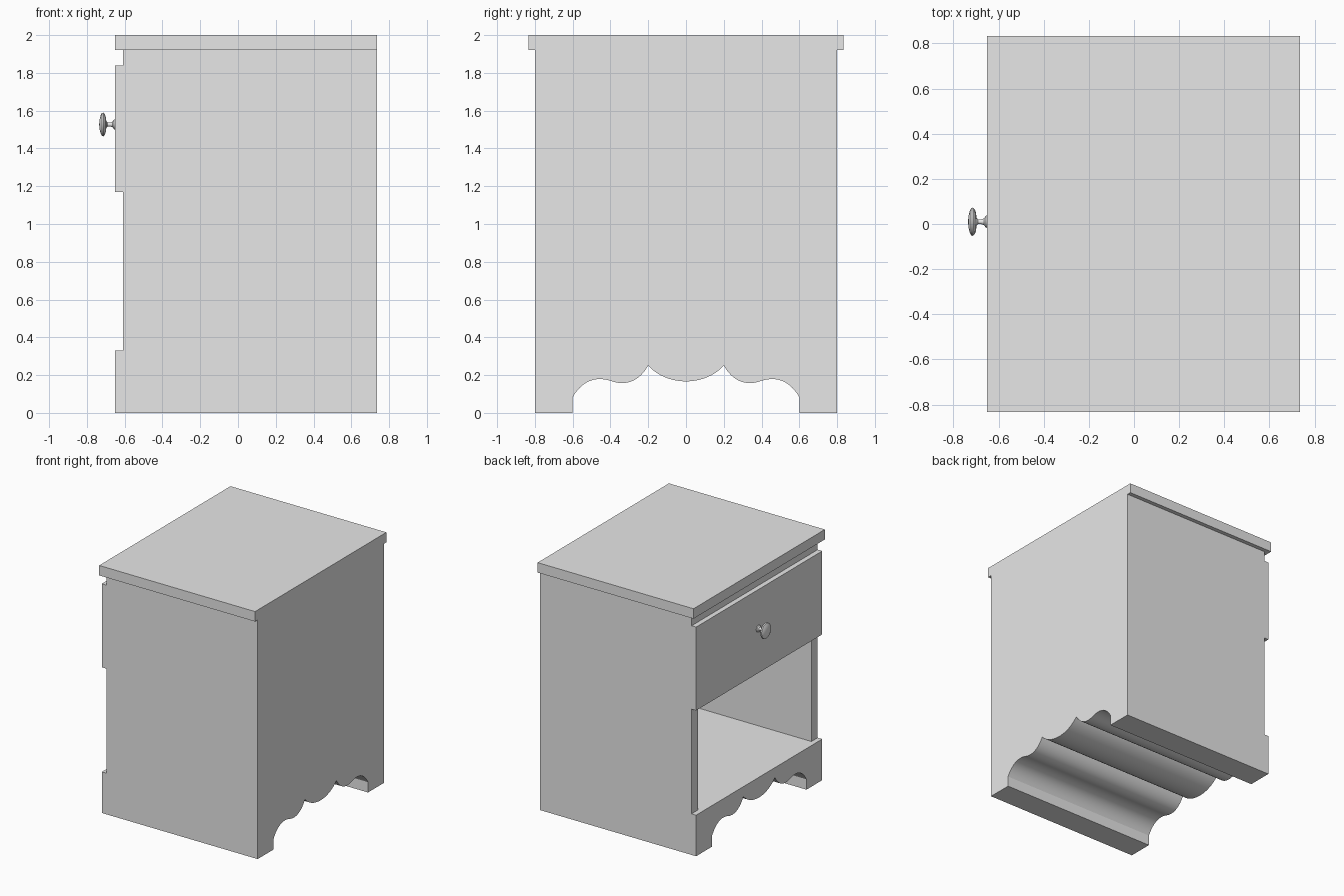
import bpy, bmesh, math
from mathutils import Vector, Matrix
from mathutils.geometry import interpolate_bezier

if "Cube" in bpy.data.objects:
    bpy.data.objects.remove(bpy.data.objects["Cube"], do_unlink=True)

grey = bpy.data.materials.new("light_grey")
grey.use_nodes = True
colour = (0.8, 0.8, 0.8, 1)
grey.diffuse_color = colour
grey.node_tree.nodes["Principled BSDF"].inputs["Base Color"].default_value = colour

BACK, FRAME, FRONT = 0.735, -0.61, -0.65   # depth planes; the drawer side is -x
HALF, PANEL = 0.8, 0.08                    # half width, side panel thickness
SHELF, DRAWER, TOP = 0.33, 1.17, 1.92      # heights


def finish(name, bm, smooth=False):
    bmesh.ops.recalc_face_normals(bm, faces=bm.faces)
    mesh = bpy.data.meshes.new(name)
    bm.to_mesh(mesh)
    bm.free()
    mesh.materials.append(grey)
    obj = bpy.data.objects.new(name, mesh)
    bpy.context.collection.objects.link(obj)
    if smooth:
        bpy.ops.object.select_all(action='DESELECT')
        obj.select_set(True)
        bpy.context.view_layer.objects.active = obj
        bpy.ops.object.shade_smooth_by_angle(angle=math.radians(30))
    return obj


def box(name, x, y, z):
    bm = bmesh.new()
    size = Vector((x[1] - x[0], y[1] - y[0], z[1] - z[0]))
    centre = Vector((x[0] + x[1], y[0] + y[1], z[0] + z[1])) / 2
    bmesh.ops.create_cube(bm, size=1, matrix=Matrix.Translation(centre) @ Matrix.Diagonal(size).to_4x4())
    return finish(name, bm)


# Scalloped base: half of the lower edge, from foot to centre, then mirrored
def curve(*pts):
    return interpolate_bezier(*[Vector((0, y, z)) for y, z in pts], 14)

half = [Vector((0, -HALF, 0)), Vector((0, -0.6, 0))]
half += curve((-0.6, 0.083), (-0.55, 0.17), (-0.48, 0.195), (-0.4, 0.17))
half += curve((-0.4, 0.17), (-0.32, 0.14), (-0.25, 0.165), (-0.2, 0.25))[1:]
half += curve((-0.2, 0.25), (-0.15, 0.195), (-0.075, 0.167), (0, 0.167))[1:]
outline = half + [Vector((0, -p.y, p.z)) for p in reversed(half[:-1])]
outline += [Vector((0, HALF, SHELF)), Vector((0, -HALF, SHELF))]
bm = bmesh.new()
face = bm.faces.new([bm.verts.new((FRONT, p.y, p.z)) for p in outline])
ext = bmesh.ops.extrude_face_region(bm, geom=[face])
bmesh.ops.translate(bm, vec=(BACK - FRONT, 0, 0),
                    verts=[v for v in ext["geom"] if isinstance(v, bmesh.types.BMVert)])
finish("scalloped_base", bm, smooth=True)

# Cabinet above the base
for name, s in (("left_panel", 1), ("right_panel", -1)):
    box(name, (FRAME, BACK), sorted((s * HALF, s * (HALF - PANEL))), (SHELF, TOP))
inner = (PANEL - HALF, HALF - PANEL)
box("back_panel", (BACK - 0.06, BACK), inner, (SHELF, TOP))
box("drawer_case", (FRAME, BACK - 0.06), inner, (DRAWER, TOP))
box("drawer_front", (FRONT, FRAME), (-HALF, HALF), (DRAWER, 1.84))
box("top_board", (FRONT, BACK), (-0.833, 0.833), (TOP, 2.0))

# Turned knob: (distance out from the drawer, radius)
profile = [(0, 0.028), (0.006, 0.026), (0.014, 0.015), (0.025, 0.011), (0.04, 0.011),
           (0.047, 0.018), (0.05, 0.04), (0.055, 0.055), (0.063, 0.063), (0.071, 0.06),
           (0.078, 0.046), (0.083, 0.025), (0.085, 0)]
bm = bmesh.new()
centre = Vector((FRONT, 0.01, 1.527))
verts = [bm.verts.new(centre + Vector((-d, 0, r))) for d, r in profile]
edges = [bm.edges.new(pair) for pair in zip(verts, verts[1:])]
bmesh.ops.spin(bm, geom=verts + edges, cent=centre, axis=(1, 0, 0), angle=math.tau, steps=32)
bmesh.ops.remove_doubles(bm, verts=bm.verts, dist=0.0005)
finish("drawer_knob", bm, smooth=True)
